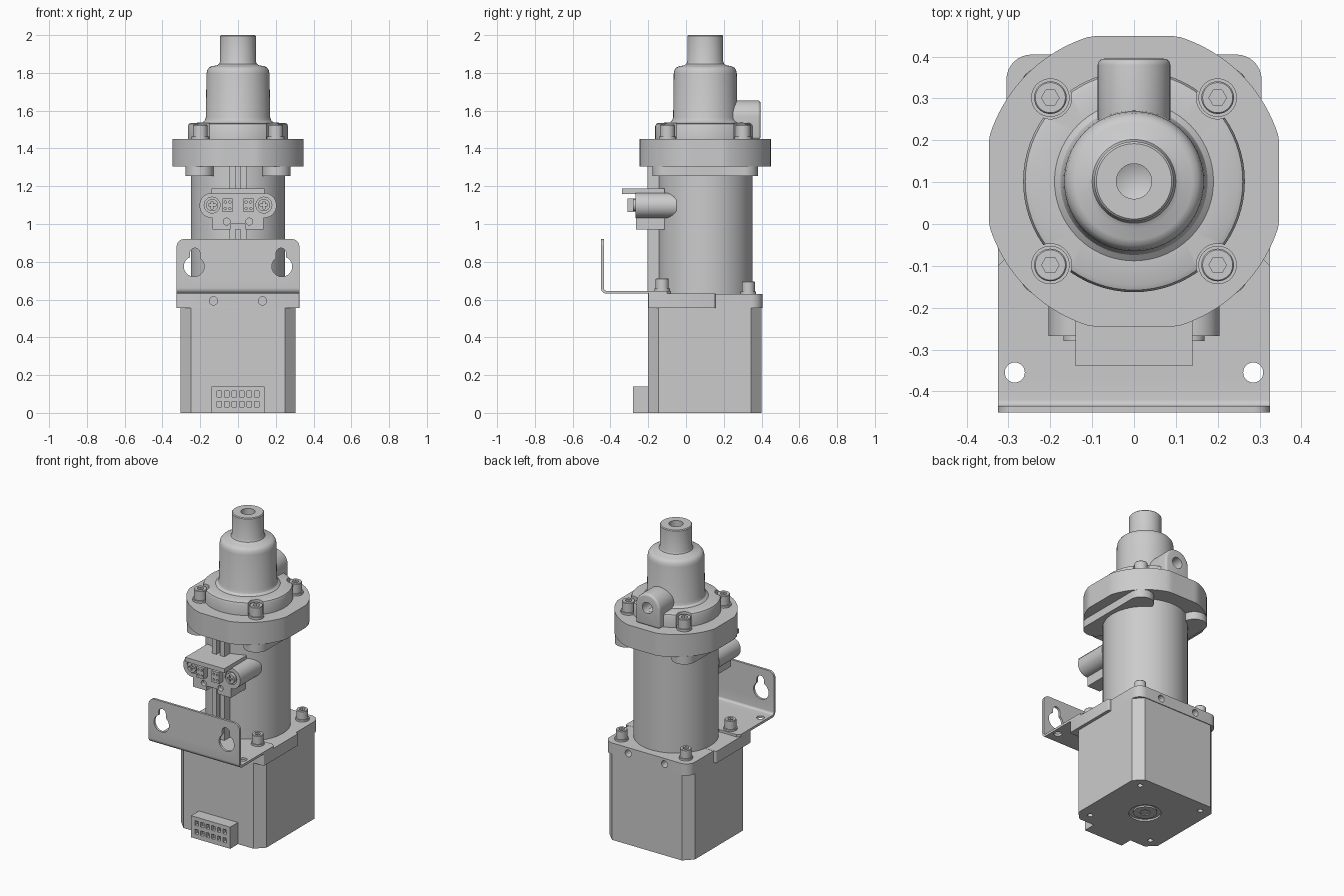
import bpy, bmesh
from math import sin, cos, pi, tau

if "Cube" in bpy.data.objects:
    bpy.data.objects.remove(bpy.data.objects["Cube"])

CY = 0.102  # main axis of the assembly lies at x = 0, y = CY


def make(name, verts, faces):
    bm = bmesh.new()
    vs = [bm.verts.new(v) for v in verts]
    for f in faces:
        bm.faces.new([vs[i] for i in f])
    bmesh.ops.remove_doubles(bm, verts=bm.verts, dist=1e-5)
    bmesh.ops.recalc_face_normals(bm, faces=bm.faces)
    me = bpy.data.meshes.new(name)
    bm.to_mesh(me)
    bm.free()
    ob = bpy.data.objects.new(name, me)
    bpy.context.collection.objects.link(ob)
    return ob


def apply(ob, mod):
    bpy.context.view_layer.objects.active = ob
    bpy.ops.object.modifier_apply(modifier=mod.name)


def prism(name, pts, axis, a, b, bevel=0):
    """Extrude a 2D outline along x, y or z between a and b."""
    place = {'x': lambda u, v, w: (w, u, v), 'y': lambda u, v, w: (u, w, v),
             'z': lambda u, v, w: (u, v, w)}[axis]
    n = len(pts)
    verts = [place(u, v, w) for w in (a, b) for u, v in pts]
    faces = [list(range(n)), list(range(n, 2 * n))]
    faces += [(i, (i + 1) % n, n + (i + 1) % n, n + i) for i in range(n)]
    ob = make(name, verts, faces)
    if bevel:
        m = ob.modifiers.new('bevel', 'BEVEL')
        m.width, m.segments, m.use_clamp_overlap = bevel, 4, False
        apply(ob, m)
    return ob


def lathe(name, profile, x=0, y=CY, seg=72):
    k = len(profile)
    verts = [(x + r * cos(tau * i / seg), y + r * sin(tau * i / seg), z)
             for i in range(seg) for r, z in profile]
    faces = []
    for i in range(seg):
        j = (i + 1) % seg
        for p in range(k - 1):
            ring = [i * k + p, j * k + p, j * k + p + 1, i * k + p + 1]
            if profile[p][0] == 0:
                ring.pop(1)
            elif profile[p + 1][0] == 0:
                ring.pop(2)
            faces.append(ring)
    return make(name, verts, faces)


def circle(u, v, r, n=32):
    return [(u + r * cos(tau * i / n), v + r * sin(tau * i / n)) for i in range(n)]


def rrect(u0, u1, v0, v1, r, n=8):
    """Rectangle with rounded corners (n=1 gives chamfers)."""
    out = []
    for q, (u, v) in enumerate(((u1 - r, v1 - r), (u0 + r, v1 - r), (u0 + r, v0 + r), (u1 - r, v0 + r))):
        out += [(u + r * cos(pi / 2 * (q + i / n)), v + r * sin(pi / 2 * (q + i / n))) for i in range(n + 1)]
    return out


def box(name, x0, x1, y0, y1, z0, z1, bevel=0):
    return prism(name, [(x0, y0), (x1, y0), (x1, y1), (x0, y1)], 'z', z0, z1, bevel)


def cut(ob, cutters, op='DIFFERENCE'):
    for c in cutters:
        m = ob.modifiers.new('cut', 'BOOLEAN')
        m.object, m.operation, m.solver = c, op, 'EXACT'
        apply(ob, m)
        bpy.data.objects.remove(c)


def hole(axis, u, v, r, a, b):
    return prism('cutter', circle(u, v, r), axis, a, b)


S = (-1, 1)
bolts = [(sx * 0.2, CY + sy * 0.2) for sx in S for sy in S]
feet = [(sx * 0.23, CY + sy * 0.228) for sx in S for sy in S]

# Motor body with corner chamfers, bottom holes and end bearing recess
motor = prism('motor_body', rrect(-0.305, 0.305, -0.2, 0.4, 0.055, 1), 'z', 0, 0.555)
cut(motor, [hole('z', x, y, 0.016, -0.1, 0.06) for x, y in feet] + [hole('z', 0, 0.1, 0.095, -0.1, 0.012)])
lathe('motor_end_boss', [(0, 0.008), (0.03, 0.008), (0.03, 0.002), (0.07, 0.002), (0.07, 0.014), (0, 0.014)])

# Plug socket at the foot of the motor
plug = box('motor_plug', -0.14, 0.14, -0.28, -0.195, 0, 0.14)
cut(plug, [box('cutter', x - 0.012, x + 0.012, -0.3, -0.255, z, z + 0.03)
           for z in (0.03, 0.085) for x in (-0.1, -0.06, -0.02, 0.02, 0.06, 0.1)])

# Motor flange: wider front half, narrower rounded back half
flange = prism('motor_flange', rrect(-0.305, 0.305, -0.198, 0.405, 0.06), 'z', 0.555, 0.63)
front = prism('front_half', rrect(-0.325, 0.325, -0.2, 0.155, 0.01, 3), 'z', 0.555, 0.631)
cut(flange, [front], 'UNION')
cut(flange, [hole('y', sx * 0.13, 0.593, 0.022, a, b) for sx in S for a, b in ((-0.3, -0.15), (0.35, 0.5))])

# Sheet-metal bracket: bent strip trimmed to rounded corners, then pierced
t, R, y0, z0 = 0.015, 0.03, -0.45, 0.631
arc = [pi + pi / 2 * i / 6 for i in range(7)]
outer = [(y0 + R + R * cos(a), z0 + R + R * sin(a)) for a in arc]
inner = [(y0 + R + (R - t) * cos(a), z0 + R + (R - t) * sin(a)) for a in reversed(arc)]
strip = [(y0, 0.92)] + outer + [(-0.08, z0), (-0.08, z0 + t)] + inner + [(y0 + t, 0.92)]
bracket = prism('mounting_bracket', strip, 'x', -0.325, 0.325)
cut(bracket, [prism('trim', rrect(-0.325, 0.325, 0.4, 0.92, 0.04), 'y', -0.6, 0.1)], 'INTERSECT')
cut(bracket, [prism('trim', rrect(-0.325, 0.325, -0.6, -0.08, 0.02, 1), 'z', 0.5, 1)], 'INTERSECT')
cut(bracket, [hole('z', 0, CY, 0.256, 0.6, 0.7)])
for sx in S:
    cut(bracket, [hole('y', sx * 0.233, 0.775, 0.054, -0.5, -0.4),
                  prism('cutter', rrect(sx * 0.228 - 0.026, sx * 0.228 + 0.026, 0.77, 0.872, 0.0255), 'y', -0.5, -0.4),
                  hole('z', sx * 0.285, -0.355, 0.024, 0.6, 0.7)])

# Tube housing and slotted rail down its front
lathe('tube_housing', [(0, 0.62), (0.25, 0.62), (0.25, 1.306), (0, 1.306)])
rail = box('front_rail', -0.045, 0.045, -0.203, -0.1, 0.631, 1.306)
cut(rail, [box('cutter', -0.012, 0.012, -0.3, -0.17, 0.66, 1.4)])

# Lugs under the upper flange, one stadium each side
for sx, side in zip(S, ('left', 'right')):
    u = sx * 0.203
    prism(side + '_lug', rrect(u - 0.075, u + 0.075, CY - 0.28, CY + 0.28, 0.0749, 12), 'z', 1.255, 1.307)

# Upper flange pair: circle clipped by four flats
h = 0.347
clip = [(max(-h, min(h, x)), CY + max(-h, min(h, y))) for x, y in circle(0, 0, 0.362, 120)]
prism('lower_ring', clip, 'z', 1.305, 1.385)
prism('upper_ring', clip, 'z', 1.385, 1.45)

# Stepped cap with neck, relieved around the bolts
cap = lathe('cap', [(0, 1.86), (0.042, 1.88), (0.042, 2), (0.09, 2), (0.095, 1.995), (0.095, 1.86), (0.1, 1.847),
                    (0.112, 1.84), (0.14, 1.835), (0.154, 1.828), (0.163, 1.815), (0.167, 1.795), (0.17, 1.565),
                    (0.176, 1.548), (0.19, 1.537), (0.248, 1.535), (0.26, 1.53), (0.265, 1.518), (0.265, 1.448),
                    (0, 1.448)])
cut(cap, [hole('z', x, y, 0.051, 1.4, 1.6) for x, y in bolts])

# Arched side port facing back
arch = [(0.087 * cos(pi * i / 24), 1.567 + 0.087 * sin(pi * i / 24)) for i in range(25)]
port = prism('side_port', [(0.087, 1.448)] + arch + [(-0.087, 1.448)], 'y', 0.16, 0.395, 0.015)
cut(port, [hole('y', 0, 1.565, 0.036, 0.3, 0.5)])

# Socket-head screws: one mesh, copied to every position
master = lathe('cap_screw', [(0, 0), (0.046, 0), (0.046, 0.014), (0.039, 0.014), (0.039, 0.072), (0.036, 0.076),
                             (0, 0.076)], 0, 0, 32)
cut(master, [prism('cutter', circle(0, 0, 0.021, 6), 'z', 0.04, 0.1)])
spots = [(x, y, 1.45, 1) for x, y in bolts]
spots += [(x, y, 0.645 if y < 0 else 0.63, 0.88) for x, y in feet]
for i, (x, y, z, s) in enumerate(spots):
    ob = master if i == 0 else master.copy()
    if i:
        bpy.context.collection.objects.link(ob)
    ob.location, ob.scale = (x, y, z), (s, s, s)

# Sensor housing on the tube front: rounded bar, top shelf and lower skirt
bar = prism('sensor_housing', rrect(-0.204, 0.204, 1.032, 1.165, 0.066, 12), 'y', -0.268, -0.05)
cut(bar, [hole('y', sx * 0.137, 1.1, 0.042, -0.3, -0.258) for sx in S])
box('sensor_shelf', -0.14, 0.14, -0.34, -0.115, 1.16, 1.188)
skirt = box('sensor_skirt', -0.135, 0.135, -0.265, -0.115, 0.97, 1.05)
cut(skirt, [box('cutter', -0.04, 0.04, -0.3, -0.205, 0.9, 1.0)]
    + [hole('y', sx * 0.06, 1.013, 0.018, -0.3, -0.24) for sx in S])
for sx, side in zip(S, ('left', 'right')):
    screw = prism(side + '_sensor_screw', circle(sx * 0.137, 1.1, 0.032), 'y', -0.28, -0.25)
    u = sx * 0.137
    cut(screw, [box('cutter', u - a, u + a, -0.3, -0.272, 1.1 - b, 1.1 + b) for a, b in ((0.02, 0.005), (0.005, 0.02))])
    u = sx * 0.055
    socket = box(side + '_sensor_socket', u - 0.026, u + 0.026, -0.31, -0.26, 1.063, 1.135)
    cut(socket, [hole('y', u + dx, 1.099 + dz, 0.006, -0.33, -0.29) for dx in (-0.012, 0.012) for dz in (-0.017, 0.017)])

# Smooth round surfaces, keep edges sharp
for ob in bpy.data.objects:
    ob.select_set(True)
bpy.context.view_layer.objects.active = master
bpy.ops.object.shade_smooth_by_angle(angle=0.52)
